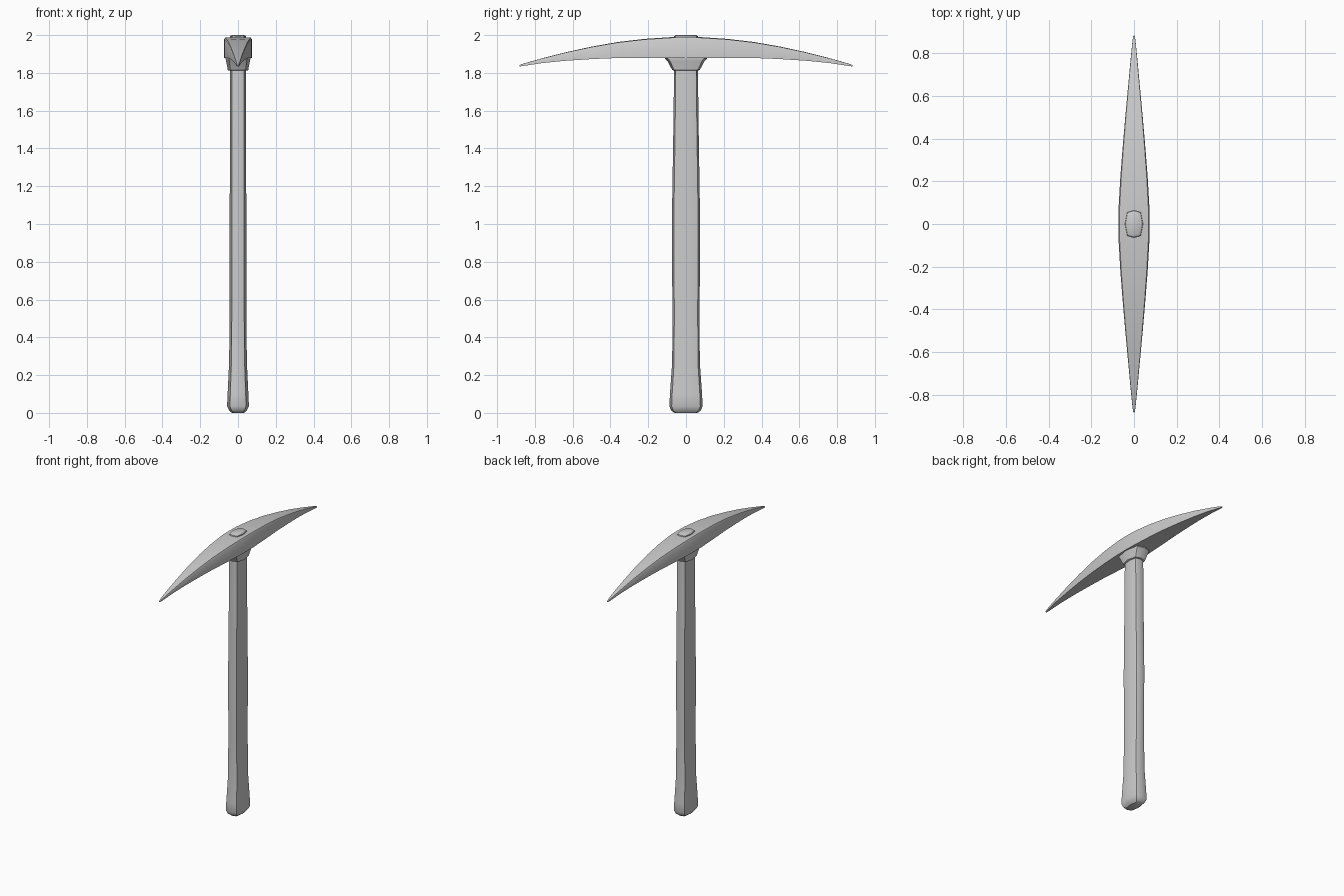
import bpy, bmesh, math

if "Cube" in bpy.data.objects:
    bpy.data.objects.remove(bpy.data.objects["Cube"])


def loft(name, rings, angle):
    """Skin a list of equal-length point rings and cap both ends."""
    bm = bmesh.new()
    loops = [[bm.verts.new(p) for p in ring] for ring in rings]
    n = len(loops[0])
    for a, b in zip(loops, loops[1:]):
        for i in range(n):
            j = (i + 1) % n
            bm.faces.new((a[i], a[j], b[j], b[i]))
    bm.faces.new(loops[0])
    bm.faces.new(loops[-1])
    bmesh.ops.recalc_face_normals(bm, faces=bm.faces)
    mesh = bpy.data.meshes.new(name)
    bm.to_mesh(mesh)
    bm.free()
    obj = bpy.data.objects.new(name, mesh)
    bpy.context.collection.objects.link(obj)
    bpy.context.view_layer.objects.active = obj
    obj.select_set(True)
    bpy.ops.object.shade_smooth_by_angle(angle=math.radians(angle))
    obj.select_set(False)
    return obj


# Eight-sided oval used by the handle and collar (unit half-widths)
OVAL = [(1, 0), (.74, .86), (0, 1), (-.74, .86),
        (-1, 0), (-.74, -.86), (0, -1), (.74, -.86)]


def oval_ring(rx, ry, z):
    return [(x * rx, y * ry, z) for x, y in OVAL]


# Handle: flared butt, slight swell, chamfered tip through the head
handle = [(.032, .06, 0), (.046, .078, .012), (.058, .088, .035),
          (.055, .085, .10), (.047, .073, .27), (.044, .072, .55),
          (.044, .075, 1.0), (.043, .067, 1.5), (.043, .063, 1.82),
          (.043, .065, 1.985), (.041, .062, 1.995), (.034, .054, 2.0)]
loft("handle", [oval_ring(*r) for r in handle], 35)

# Collar: flares from the handle up into the head
collar = [(.050, .063, 1.812), (.054, .073, 1.815), (.063, .098, 1.862),
          (.066, .110, 1.875), (.066, .110, 1.90)]
loft("collar", [oval_ring(*r) for r in collar], 35)

# Head: four-sided arched double pick (y, half-width, bottom z, top z)
half = [(0, .073, 1.880, 1.987), (.08, .072, 1.880, 1.986),
        (.22, .064, 1.880, 1.977), (.36, .053, 1.879, 1.961),
        (.50, .041, 1.873, 1.937), (.64, .028, 1.864, 1.907),
        (.76, .017, 1.852, 1.877), (.86, .007, 1.837, 1.849),
        (.882, .003, 1.834, 1.841)]
stations = [(-y, w, b, t) for y, w, b, t in reversed(half[1:])] + half


def head_ring(y, w, b, t):
    side = t - .08 * (t - b)
    return [(w, y, b), (w, y, side), (w * .93, y, t), (0, y, t + .03 * (t - b)),
            (-w * .93, y, t), (-w, y, side), (-w, y, b)]


loft("pick_head", [head_ring(*s) for s in stations], 35)
